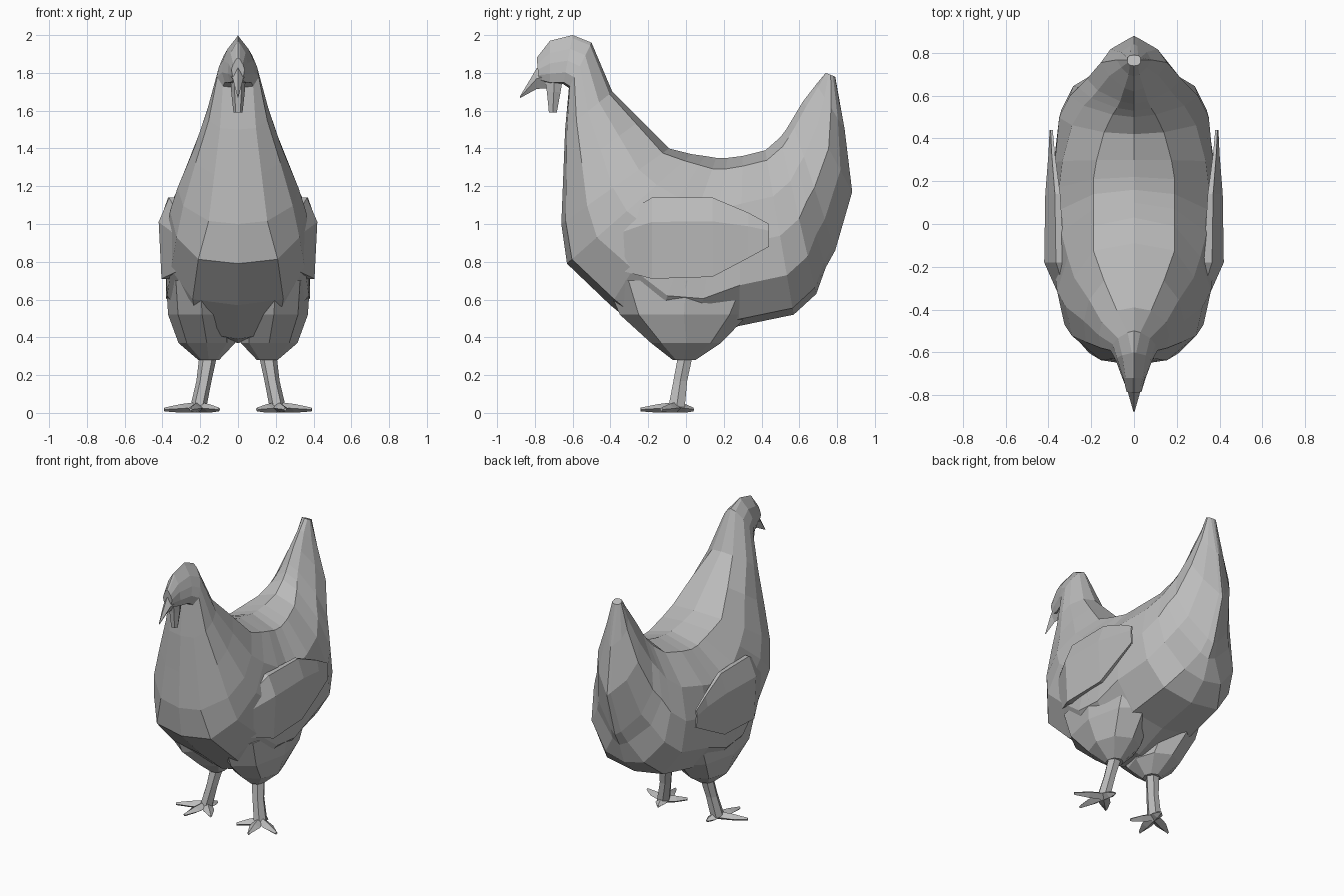
import bpy
import bmesh
from math import cos, sin, pi
from mathutils import Vector

if "Cube" in bpy.data.objects:
    bpy.data.objects.remove(bpy.data.objects["Cube"], do_unlink=True)

grey = bpy.data.materials.new("plain_grey")
grey.use_nodes = True
grey.diffuse_color = (0.5, 0.5, 0.5, 1)
grey.node_tree.nodes["Principled BSDF"].inputs["Base Color"].default_value = grey.diffuse_color


def loft(name, rings):
    """Skin a sequence of closed rings, cap both ends, and make a flat shaded object."""
    bm = bmesh.new()
    loops = [[bm.verts.new(point) for point in ring] for ring in rings]
    count = len(loops[0])
    for first, second in zip(loops, loops[1:]):
        for i in range(count):
            j = (i + 1) % count
            bm.faces.new((first[i], first[j], second[j], second[i]))
    bm.faces.new(loops[0][::-1])
    bm.faces.new(loops[-1])
    bmesh.ops.recalc_face_normals(bm, faces=bm.faces)
    mesh = bpy.data.meshes.new(name)
    bm.to_mesh(mesh)
    bm.free()
    mesh.materials.append(grey)
    obj = bpy.data.objects.new(name, mesh)
    bpy.context.collection.objects.link(obj)
    return obj


def slice_ring(top_y, top_z, low_y, low_z, *widths):
    """Symmetric slice hung between a point on the back line and one on the belly line."""
    top, low = Vector((0, top_y, top_z)), Vector((0, low_y, low_z))
    left = [top.lerp(low, t) + Vector((w, 0, 0)) for t, w in zip(LEVELS, widths)]
    right = [Vector((-p.x, p.y, p.z)) for p in reversed(left)]
    return [top] + left + [low] + right


def flat_ring(centre, rx, ry, sides):
    """Horizontal ellipse ring."""
    x, y, z = centre
    angles = [2 * pi * i / sides for i in range(sides)]
    return [(x + rx * cos(a), y + ry * sin(a), z) for a in angles]


def spike_ring(centre, along, half_width, half_height):
    """Diamond ring standing across a horizontal direction."""
    side = Vector((-along.y, along.x, 0)).normalized() * half_width
    up = Vector((0, 0, half_height))
    return [centre + side, centre + up, centre - side, centre - up]


# Slices: back point (y, z), belly point (y, z), then half widths going down
LEVELS = (0.06, 0.28, 0.52, 0.76, 0.96)
HEAD = [
    (-.79, 1.88, -.78, 1.76, .01, .025, .035, .03, .02),
    (-.72, 1.97, -.72, 1.74, .01, .04, .05, .055, .04),
    (-.6, 2, -.65, 1.74, .01, .055, .08, .085, .07),
    (-.5, 1.96, -.62, 1.72, .03, .075, .1, .11, .08),
]
NECK_AND_CHEST = [
    (-.39, 1.7, -.64, 1.5, .08, .15, .165, .155, .095),
    (-.24, 1.55, -.65, 1.25, .14, .21, .235, .225, .125),
    (-.09, 1.4, -.66, 1, .19, .28, .32, .29, .155),
    (.03, 1.37, -.63, .79, .19, .31, .36, .325, .21),
]
BELLY = [
    (.1, 1.36, -.4, .57, .19, .34, .38, .355, .24),
    (.16, 1.35, -.18, .39, .19, .35, .385, .375, .21),
    (.22, 1.35, .05, .37, .19, .35, .38, .38, .2),
    (.3, 1.36, .28, .46, .175, .335, .37, .375, .24),
    (.42, 1.39, .57, .52, .14, .29, .35, .34, .22),
]
TAIL = [
    (.5, 1.46, .69, .63, .1, .235, .3, .285, .15),
    (.53, 1.5, .74, .77, .08, .2, .26, .21, .06),
    (.56, 1.55, .79, .86, .065, .17, .22, .165, .04),
    (.62, 1.65, .88, 1.17, .045, .115, .155, .11, .02),
    (.69, 1.74, .84, 1.5, .025, .06, .08, .06, .015),
    (.74, 1.8, .79, 1.78, .02, .03, .03, .03, .02),
]
loft("body", [slice_ring(*row) for row in HEAD + NECK_AND_CHEST + BELLY + TAIL])

# Beak hooked downward
forward = Vector((0, -1, 0))
loft("beak", [
    spike_ring(Vector((0, -.72, 1.79)), forward, .045, .07),
    spike_ring(Vector((0, -.79, 1.77)), forward, .028, .055),
    spike_ring(Vector((0, -.88, 1.67)), forward, .002, .004),
])

# Wattle hanging under the beak
loft("wattle", [
    flat_ring((0, -.7, 1.77), .04, .055, 6),
    flat_ring((0, -.7, 1.7), .036, .042, 6),
    flat_ring((0, -.705, 1.59), .024, .024, 6),
])

# Wing stations: y, top z, low z, outer x at top, ridge and bottom, thickness
WING = [
    (-.45, .98, .78, .28, .3, .26, .04),
    (-.18, 1.14, .71, .365, .42, .405, .04),
    (.14, 1.14, .72, .37, .415, .4, .025),
    (.33, 1.06, .82, .385, .4, .395, .015),
    (.44, 1, .88, .39, .395, .39, .01),
]


def wing_ring(side, y, top, low, x_top, x_mid, x_low, thick):
    ridge = top * 0.7 + low * 0.3
    outer = [(x_top, top), (x_mid, ridge), (x_low, low)]
    inner = [(x - thick, z) for x, z in reversed(outer)]
    return [(side * x, y, z) for x, z in outer + inner]


# Paired parts
for side, label in ((1, "left"), (-1, "right")):
    loft(label + "_wing", [wing_ring(side, *row) for row in WING])

    # Feathered thigh blending into the belly
    loft(label + "_thigh", [
        flat_ring((side * .155, -.01, .28), .055, .06, 8),
        flat_ring((side * .165, 0, .37), .15, .185, 8),
        flat_ring((side * .19, -.01, .52), .18, .34, 8),
        flat_ring((side * .2, 0, .7), .182, .43, 8),
    ])

    # Shank leaning outward and forward
    loft(label + "_leg", [
        flat_ring((side * .155, 0, .32), .048, .045, 6),
        flat_ring((side * .18, -.03, .17), .04, .042, 6),
        flat_ring((side * .21, -.05, .03), .043, .05, 6),
    ])

    # Foot with pointed toes
    ankle = Vector((side * .21, -.05, .03))
    tips = {"front": (.25, -.24), "inner": (.1, -.16), "outer": (.39, -.13), "back": (.19, .04)}
    for toe, (x, y) in tips.items():
        tip = Vector((side * x, y, .018))
        along = tip - ankle
        loft(f"{label}_{toe}_toe", [
            spike_ring(ankle, along, .035, .028),
            spike_ring(ankle.lerp(tip, 0.5), along, .036, .023),
            spike_ring(tip, along, .008, .01),
        ])
